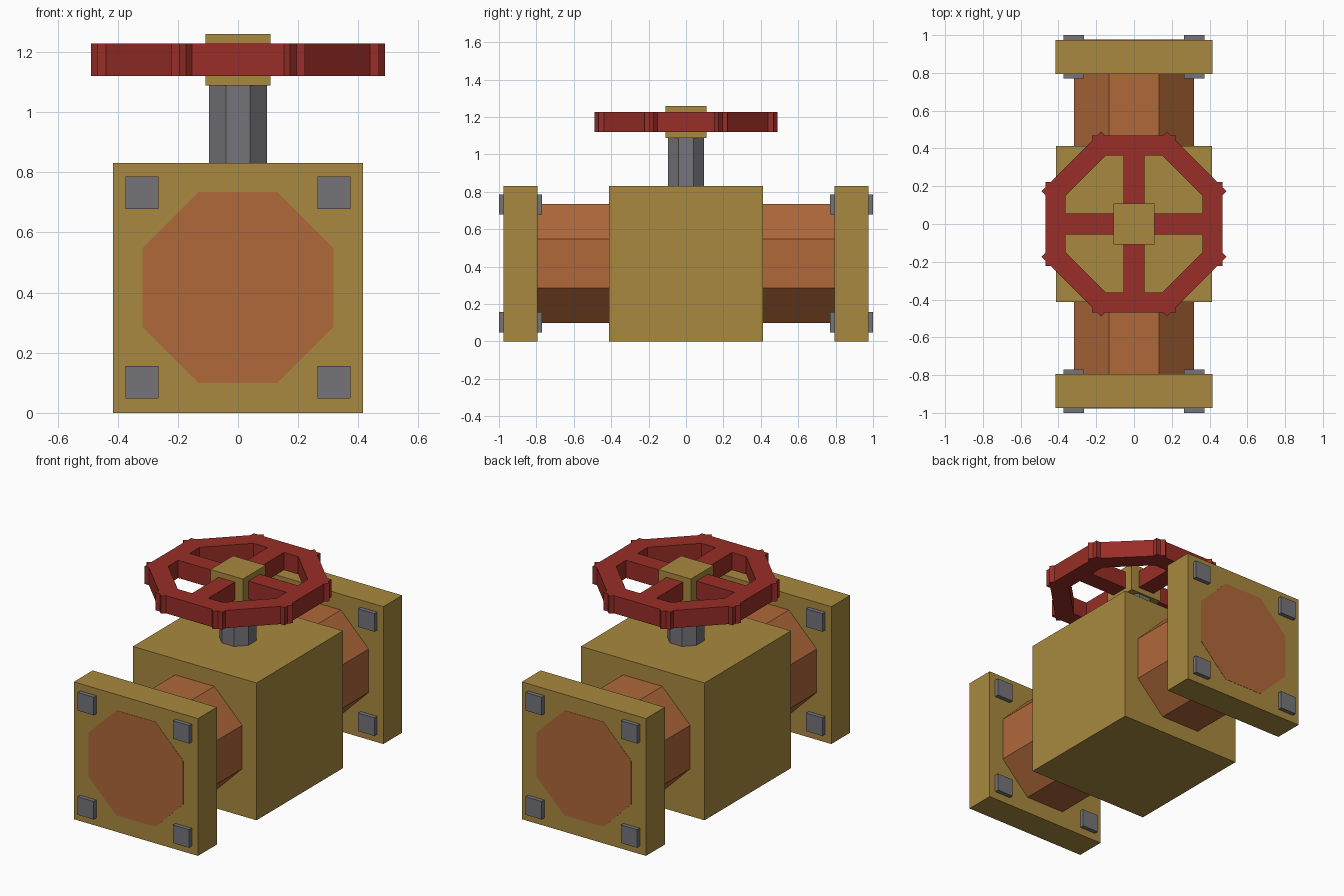
import bpy
import math
from mathutils import Matrix, Vector

if "Cube" in bpy.data.objects:
    bpy.data.objects.remove(bpy.data.objects["Cube"])


def material(name, rgb):
    m = bpy.data.materials.new(name)
    m.diffuse_color = (*rgb, 1.0)
    m.use_nodes = True
    m.node_tree.nodes["Principled BSDF"].inputs["Base Color"].default_value = m.diffuse_color
    return m


BRASS = material("brass", (0.392, 0.250, 0.050))
COPPER = material("copper", (0.429, 0.138, 0.042))
STEEL = material("steel grey", (0.178, 0.178, 0.195))
RED = material("wheel red", (0.319, 0.027, 0.020))


def finish(name, mat):
    ob = bpy.context.object
    ob.name = name
    ob.data.materials.append(mat)
    return ob


def box(name, mat, centre, size, angle=0.0):
    bpy.ops.mesh.primitive_cube_add(size=1)
    ob = finish(name, mat)
    ob.data.transform(Matrix.Translation(Vector(centre))
                      @ Matrix.Rotation(angle, 4, 'Z')
                      @ Matrix.Diagonal((*size, 1)))
    return ob


def octagon_bar(name, mat, centre, apothem, length, axis):
    # Eight-sided bar with flats facing the main axes
    bpy.ops.mesh.primitive_cylinder_add(
        vertices=8, radius=apothem / math.cos(math.pi / 8), depth=length)
    ob = finish(name, mat)
    tilt = math.pi / 2 if axis == 'Y' else 0
    ob.data.transform(Matrix.Translation(Vector(centre))
                      @ Matrix.Rotation(tilt, 4, 'X')
                      @ Matrix.Rotation(math.pi / 8, 4, 'Z'))
    return ob


MID = 0.415

# Valve body and the pipe running through it
box("valve_body", BRASS, (0, 0, MID), (0.826, 0.826, 0.83))
octagon_bar("pipe", COPPER, (0, 0, MID + 0.002), 0.317, 1.953, 'Y')

# End flanges with bolts through their corners
for end, s in (("front", -1), ("back", 1)):
    box(f"{end}_flange", BRASS, (0, s * 0.885, MID), (0.83, 0.18, 0.83))
    for side in (-1, 1):
        for up in (-1, 1):
            box(f"{end}_bolt", STEEL,
                (side * 0.319, s * 0.885, MID + 0.002 + up * 0.315),
                (0.109, 0.23, 0.109))

# Stem and hub
octagon_bar("stem", STEEL, (0, 0, 0.96), 0.097, 0.28, 'Z')
box("hub", BRASS, (0, 0, 1.174), (0.217, 0.217, 0.172))

# Hand wheel: eight overlapping rim bars and two crossing spokes
WHEEL_Z, WHEEL_H = 1.174, 0.107
for i in range(8):
    a = i * math.pi / 4
    box("wheel_rim", RED,
        (0.415 * math.cos(a), 0.415 * math.sin(a), WHEEL_Z),
        (0.107, 0.446, WHEEL_H), a)
for a in (0, math.pi / 2):
    box("wheel_spoke", RED, (0, 0, WHEEL_Z), (0.80, 0.109, WHEEL_H), a)
